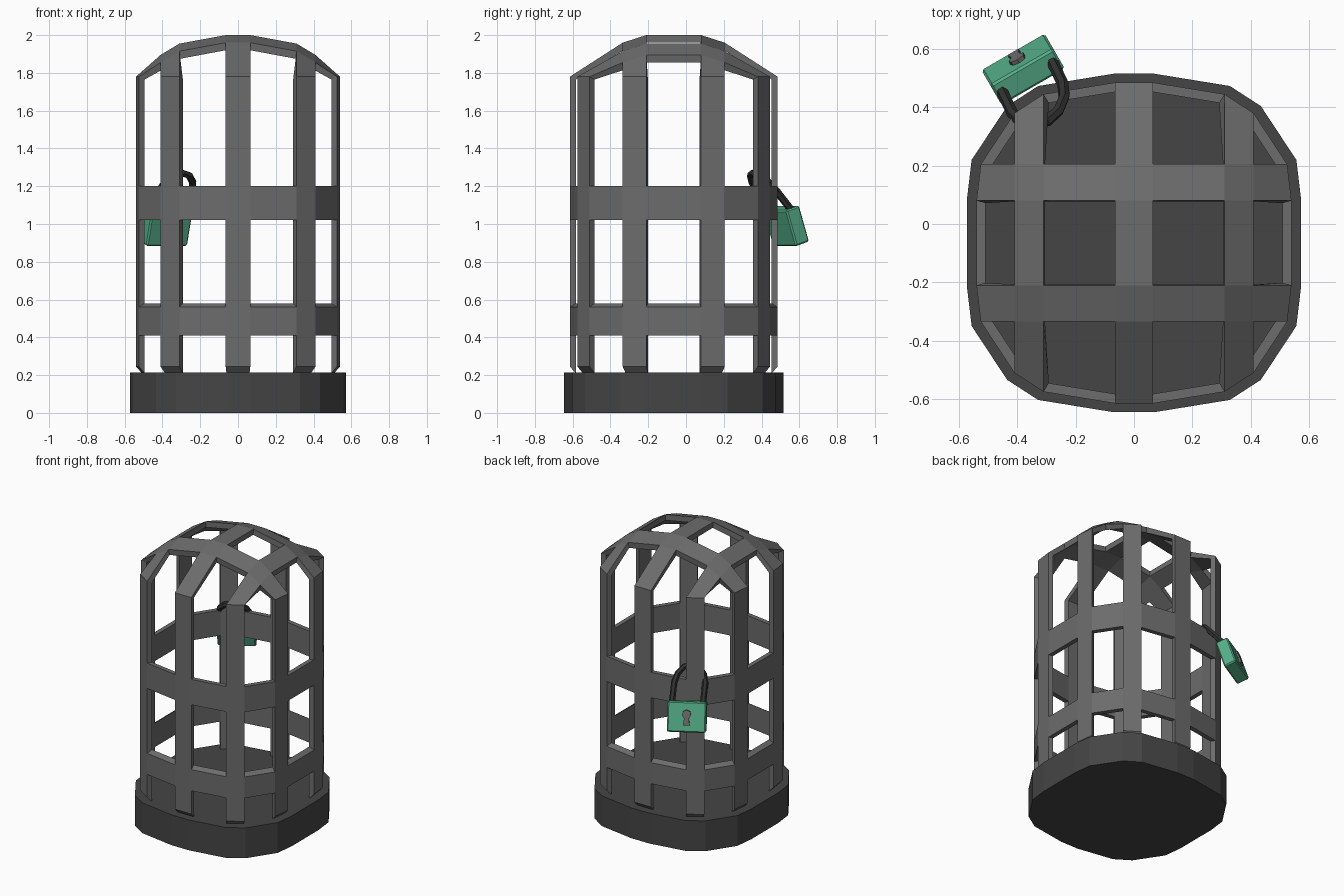
import bpy, bmesh, math
from mathutils import Vector, Matrix
from collections import Counter

if "Cube" in bpy.data.objects:
    bpy.data.objects.remove(bpy.data.objects["Cube"])

CY = -0.065  # y centre of the cage


def material(name, rgb):
    m = bpy.data.materials.new(name)
    m.diffuse_color = (*rgb, 1)
    m.use_nodes = True
    m.node_tree.nodes["Principled BSDF"].inputs["Base Color"].default_value = m.diffuse_color
    return m


iron = material("iron", (0.15, 0.15, 0.15))
dark = material("dark_iron", (0.06, 0.06, 0.06))
black = material("black_steel", (0.03, 0.03, 0.03))
green = material("green_metal", (0.09, 0.42, 0.25))


def finish(name, bm, mat, matrix=None):
    bmesh.ops.remove_doubles(bm, verts=bm.verts, dist=0.0005)
    bmesh.ops.recalc_face_normals(bm, faces=bm.faces)
    me = bpy.data.meshes.new(name)
    bm.to_mesh(me)
    bm.free()
    me.materials.append(mat)
    ob = bpy.data.objects.new(name, me)
    bpy.context.collection.objects.link(ob)
    if matrix:
        ob.matrix_world = matrix
    return ob


def prism(pts, direction):
    bm = bmesh.new()
    f = bm.faces.new([bm.verts.new(p) for p in pts])
    ext = bmesh.ops.extrude_face_region(bm, geom=[f], use_keep_orig=True)
    vs = [g for g in ext["geom"] if isinstance(g, bmesh.types.BMVert)]
    bmesh.ops.translate(bm, verts=vs, vec=direction)
    return bm


# Twenty-sided plan shared by base and cage
quarter = [(.065, .55), (.31, .51), (.41, .445), (.525, .27), (.54, .145)]
half = quarter + [(x, -y) for x, y in reversed(quarter)]
ring = half + [(-x, -y) for x, y in half]

# Base slab
finish("base", prism([(x * 1.06, y * 1.055 + CY, 0) for x, y in ring], (0, 0, .215)), dark)

# Cage: each cell corner is an (outer, inner) pair of points
outer_z = [.245, .41, .56, 1.02, 1.2, 1.78]
inner_z = [.21, .41, .58, 1.02, 1.2, 1.765]


def wall(i, k):
    x, y = ring[i % 20]
    return ((x, y + CY, outer_z[k]), (x * .942, y * .942 + CY, inner_z[k]))


cells = []
for i in range(20):
    for k in range(5):
        if i % 2 or k % 2:  # odd columns are bars, odd rows are hoops
            cells.append([wall(i, k), wall(i + 1, k), wall(i + 1, k + 1), wall(i, k + 1)])

# Dome grid joined to the top of the wall
gx = [-.41, -.31, -.065, .065, .31, .41]
gy = [-.27, -.145, .145, .27]
edge_y = {.065: .55, .31: .51, .41: .445}
edge_x = {.27: .525, .145: .54}
drop = {.065: 0, .31: .045, .41: .105, .145: 0, .27: .04}


def dome(i, j):
    if 1 <= i <= 6 and 1 <= j <= 4:
        x, y = gx[i - 1], gy[j - 1]
        z = 2 - drop[abs(x)] - drop[abs(y)]
        return ((x, y + CY, z), (x * .985, y * .985 + CY, z - .04))
    if j in (0, 5):
        x = gx[i - 1]
        y = edge_y[abs(x)] * (1 if j else -1)
    else:
        y = gy[j - 1]
        x = edge_x[abs(y)] * (1 if i else -1)
    return wall(ring.index((x, y)), 5)


for i in range(7):
    for j in range(5):
        if i % 2 or j % 2:
            cells.append([dome(i, j), dome(i + 1, j), dome(i + 1, j + 1), dome(i, j + 1)])

edges = Counter(frozenset((c[n - 1], c[n])) for c in cells for n in range(4))
bm = bmesh.new()
for c in cells:
    bm.faces.new([bm.verts.new(p[0]) for p in c])
    bm.faces.new([bm.verts.new(p[1]) for p in c])
for e, count in edges.items():
    if count == 1:  # hole rims
        a, b = e
        bm.faces.new([bm.verts.new(p) for p in (a[0], b[0], b[1], a[1])])
finish("cage_bars", bm, iron)

# Padlock body, turned to the back left corner and leaning out
lock = (Matrix.Translation((-.38, .53, .99)) @ Matrix.Rotation(math.radians(30), 4, 'Z')
        @ Matrix.Rotation(math.radians(18), 4, 'X'))
bm = bmesh.new()
bmesh.ops.create_cube(bm, size=1)
bmesh.ops.scale(bm, vec=(.25, .085, .2), verts=bm.verts)
bmesh.ops.bevel(bm, geom=bm.edges[:], offset=.008, segments=1, affect='EDGES')
finish("padlock_body", bm, green, lock)

# Raised keyhole
pts = [(.03 * math.cos(math.radians(a)), .04, .018 + .03 * math.sin(math.radians(a)))
       for a in range(-60, 241, 50)]
pts += [(-.022, .04, -.052), (.022, .04, -.052)]
finish("keyhole", prism(pts, (0, .016, 0)), iron, lock)

# Shackle hooked around the corner bar
e = Vector((.866, .5, 0))
rise = Vector((.07, -.148, .19))
foot = Vector((-.365, .503, 1.08))
side = [(.1, -.06), (.1, .5), (.085, .74), (.048, .93)]
path = side + [(0, 1)] + [(-a, t) for a, t in reversed(side)]
cu = bpy.data.curves.new("shackle", 'CURVE')
cu.dimensions = '3D'
cu.bevel_depth = .02
cu.bevel_resolution = 1
cu.use_fill_caps = True
sp = cu.splines.new('POLY')
sp.points.add(len(path) - 1)
for p, (a, t) in zip(sp.points, path):
    p.co = (*(foot + e * a + rise * t), 1)
    sp.use_smooth = False
cu.materials.append(black)
bpy.context.collection.objects.link(bpy.data.objects.new("shackle", cu))
